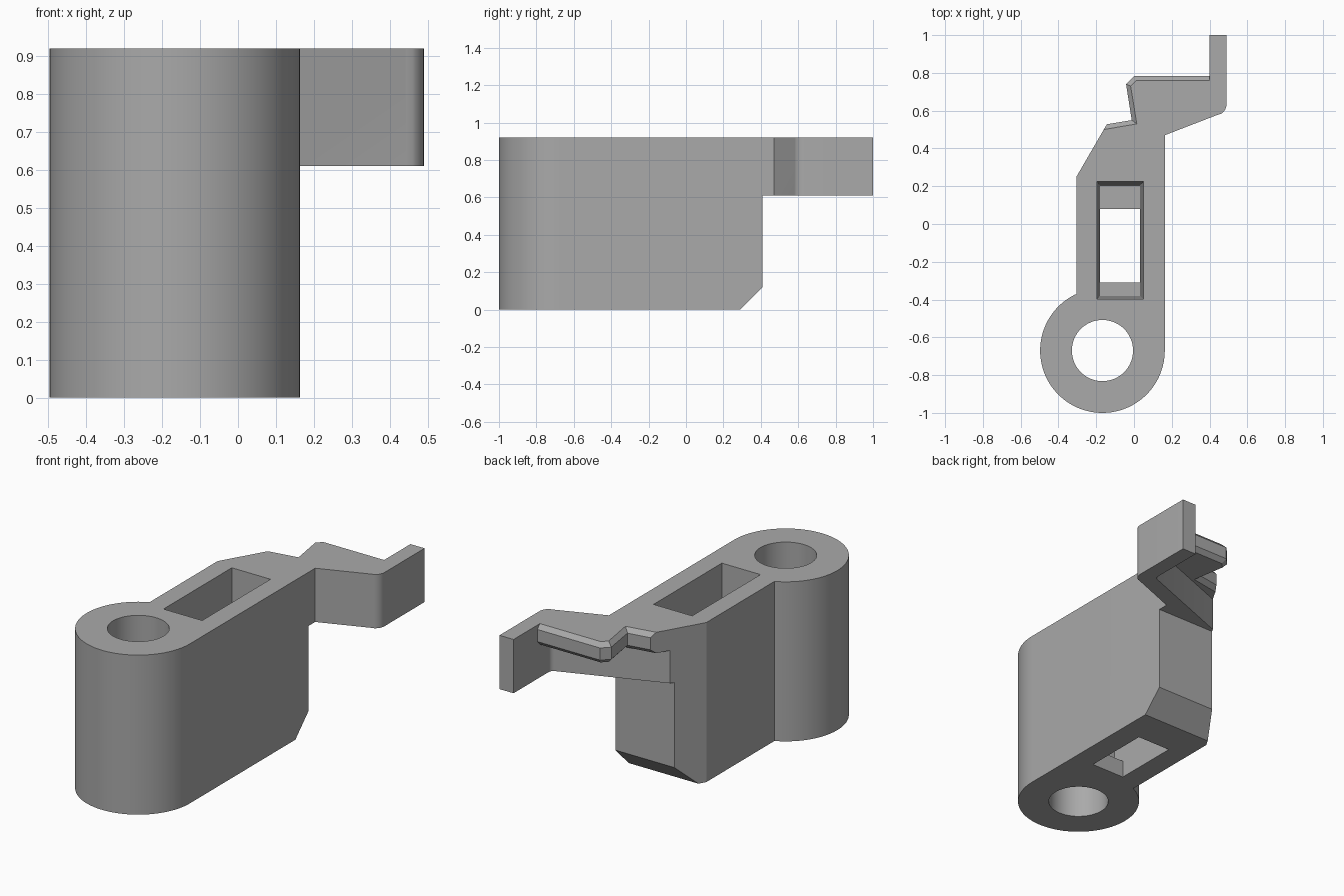
import bpy, bmesh, math

if "Cube" in bpy.data.objects:
    bpy.data.objects.remove(bpy.data.objects["Cube"], do_unlink=True)

grey = bpy.data.materials.new("plain_grey")
grey.use_nodes = True
color = (0.4, 0.4, 0.4, 1)
grey.diffuse_color = color
grey.node_tree.nodes["Principled BSDF"].inputs["Base Color"].default_value = color

TOP = 0.92


def loft(name, layers):
    """Solid through stacked outlines, given as (height, points)."""
    bm = bmesh.new()
    rings = [[bm.verts.new((x, y, z)) for x, y in pts] for z, pts in layers]
    for a, b in zip(rings, rings[1:]):
        for i in range(len(a)):
            j = (i + 1) % len(a)
            bm.faces.new((a[i], a[j], b[j], b[i]))
    bm.faces.new(rings[0][::-1])
    bm.faces.new(rings[-1])
    bmesh.ops.recalc_face_normals(bm, faces=bm.faces)
    mesh = bpy.data.meshes.new(name)
    bm.to_mesh(mesh)
    bm.free()
    mesh.materials.append(grey)
    obj = bpy.data.objects.new(name, mesh)
    bpy.context.collection.objects.link(obj)
    return obj


def prism(name, pts, z0, z1):
    return loft(name, [(z0, pts), (z1, pts)])


def arc(cx, cy, r, start, end, n):
    angles = [math.radians(start + (end - start) * i / n) for i in range(n + 1)]
    return [(cx + r * math.cos(a), cy + r * math.sin(a)) for a in angles]


def rect(x0, x1, y0, y1):
    return [(x0, y0), (x1, y0), (x1, y1), (x0, y1)]


def combine(target, other, operation):
    other.hide_render = True
    mod = target.modifiers.new(operation, "BOOLEAN")
    mod.operation, mod.object, mod.solver = operation, other, "EXACT"
    bpy.context.view_layer.objects.active = target
    bpy.ops.object.modifier_apply(modifier=mod.name)
    bpy.data.objects.remove(other, do_unlink=True)


def slant(y):
    """Point on the slanted side of the body."""
    return (-0.305 + 0.58 * (y - 0.25), y)


# Body with the round pivot end
pivot = (-0.167, -0.67)
outline = arc(*pivot, 0.33, 0, -245.3, 72)
outline += [slant(0.25), slant(0.41), (0.163, 0.41)]
bracket = prism("lever_bracket", outline, 0, TOP)

# Sloped lower back edge
wedge = loft("wedge_cutter", [(-0.02, rect(-0.6, 0.6, 0.27, 0.6)),
                              (0.14, rect(-0.6, 0.6, 0.43, 0.6))])
combine(bracket, wedge, "DIFFERENCE")

# Bent arm with the upright end tab
arm = [(0.163, 0.3), (0.163, 0.47), (0.445, 0.579)]
arm += arc(0.43, 0.635, 0.06, -60, 0, 6)
arm += [(0.49, 1.0), (0.40, 1.0)]
arm += arc(0.37, 0.68, 0.03, 0, -69, 6)
arm += [slant(0.43), slant(0.41), (-0.1, 0.3)]
combine(bracket, prism("arm", arm, 0.61, TOP), "UNION")

# Hooked top plate with bevelled rim
base = [slant(0.35), (0.1, 0.35), (0.163, 0.47), (0.44, 0.577)]
inner = base + [(0.44, 0.76), (0.012, 0.76), (-0.018, 0.73), (0.015, 0.53), slant(0.50)]
outer = base + [(0.44, 0.783), (0.0, 0.783), (-0.042, 0.741), (-0.012, 0.55), slant(0.528)]
plate = loft("hook_plate", [(0.80, inner), (0.825, outer), (0.895, outer), (TOP, inner)])
combine(bracket, plate, "UNION")

# Pivot hole, tapered pocket and its smaller floor opening
hole = prism("hole_cutter", arc(*pivot, 0.162, 0, 354.375, 63), -0.1, 1.1)
combine(bracket, hole, "DIFFERENCE")
pocket = loft("pocket_cutter", [(0.10, rect(-0.18, 0.032, -0.38, 0.205)),
                                (TOP + 0.01, rect(-0.197, 0.05, -0.398, 0.225))])
combine(bracket, pocket, "DIFFERENCE")
opening = prism("opening_cutter", rect(-0.18, 0.032, -0.31, 0.08), -0.1, 0.2)
combine(bracket, opening, "DIFFERENCE")

# Smooth round surfaces, crisp edges
for o in bpy.context.selected_objects:
    o.select_set(False)
bracket.select_set(True)
bpy.context.view_layer.objects.active = bracket
bpy.ops.object.shade_smooth_by_angle(angle=math.radians(25))
